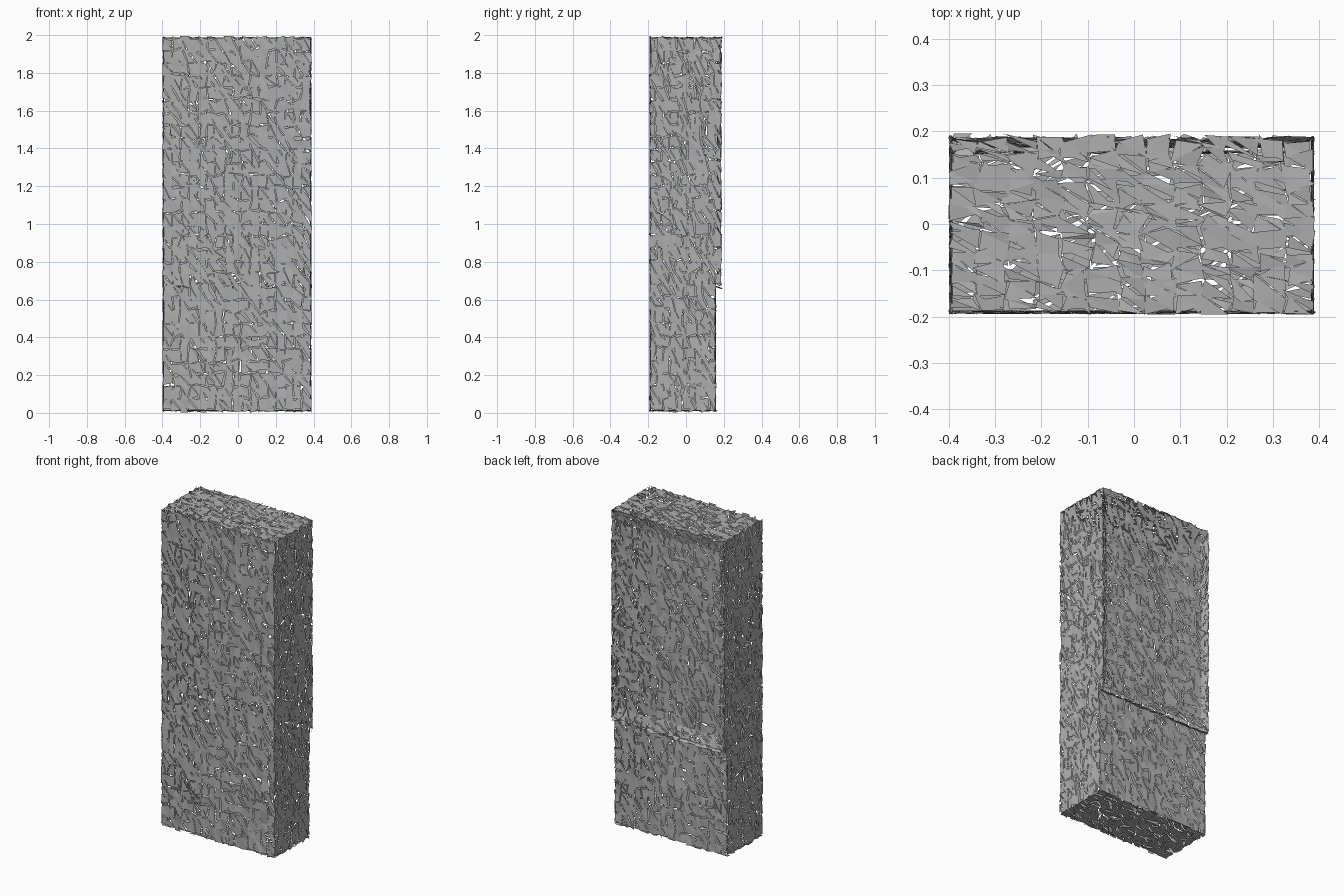
import bpy, bmesh, random
from mathutils import Vector

random.seed(4)
cube = bpy.data.objects.get("Cube")
if cube:
    bpy.data.objects.remove(cube)

grey = bpy.data.materials.new("mid_grey")
grey.use_nodes = True
colour = (0.42, 0.42, 0.42, 1)
grey.diffuse_color = colour
grey.node_tree.nodes["Principled BSDF"].inputs["Base Color"].default_value = colour

LEFT, RIGHT, FRONT, TOP = 0.385, -0.395, -0.19, 1.985
BACK, LIP, STEP, BASE = 0.155, 0.185, 0.68, 0.012


def clamp(p):
    return Vector((max(-0.4, min(0.4, p.x)), max(-0.195, min(0.195, p.y)), max(0, min(2, p.z))))


def shard_panel(name, a, b, c, d, size=(0.045, 0.065), rough=0.004):
    """Patch of loose, slightly crumpled triangles between four corners."""
    a, b, c, d = map(Vector, (a, b, c, d))
    nu = max(1, round((b - a).length / size[0]))
    nv = max(1, round((d - a).length / size[1]))
    normal = (b - a).cross(d - a).normalized()
    u_dir, v_dir = (b - a).normalized(), (d - a).normalized()
    bm = bmesh.new()
    rows = []
    for j in range(nv + 1):
        row = []
        for i in range(nu + 1):
            u, v = i / nu, j / nv
            p = a.lerp(b, u).lerp(d.lerp(c, u), v)
            if 0 < i < nu and 0 < j < nv:
                p += u_dir * random.uniform(-0.01, 0.01) + v_dir * random.uniform(-0.012, 0.012)
            row.append(bm.verts.new(p))
        rows.append(row)
    for j in range(nv):
        for i in range(nu):
            bm.faces.new((rows[j][i], rows[j][i + 1], rows[j + 1][i + 1], rows[j + 1][i]))
    bmesh.ops.triangulate(bm, faces=bm.faces[:], quad_method='ALTERNATE')
    # Separate the triangles and shift each corner for ragged gaps
    bmesh.ops.split_edges(bm, edges=bm.edges[:])
    for v in bm.verts:
        v.co = clamp(v.co + u_dir * random.uniform(-0.007, 0.007)
                     + v_dir * random.uniform(-0.012, 0.012)
                     + normal * random.uniform(-rough, rough))
    mesh = bpy.data.meshes.new(name)
    bm.to_mesh(mesh)
    bm.free()
    mesh.materials.append(grey)
    obj = bpy.data.objects.new(name, mesh)
    bpy.context.collection.objects.link(obj)


# Front, top and bottom of the cabinet
shard_panel("front_panel", (RIGHT, FRONT, BASE), (LEFT, FRONT, BASE),
            (LEFT, FRONT, TOP), (RIGHT, FRONT, TOP))
shard_panel("top_panel", (RIGHT, FRONT, TOP), (LEFT, FRONT, TOP),
            (LEFT, LIP, TOP), (RIGHT, LIP, TOP), (0.06, 0.035))
shard_panel("bottom_panel", (RIGHT, BACK, BASE), (LEFT, BACK, BASE),
            (LEFT, FRONT, BASE), (RIGHT, FRONT, BASE), (0.06, 0.035))

# Both sides, with the upper part deeper than the lower
for side, x in (("left", LEFT), ("right", RIGHT)):
    for part, depth, low, high in (("lower", BACK, BASE, STEP), ("upper", LIP, STEP, TOP)):
        ends = (FRONT, depth) if x > 0 else (depth, FRONT)
        shard_panel(f"{side}_{part}_side", (x, ends[0], low), (x, ends[1], low),
                    (x, ends[1], high), (x, ends[0], high), (0.035, 0.065))

# Lower back and the underside of the step
shard_panel("lower_back", (LEFT, BACK, BASE), (RIGHT, BACK, BASE),
            (RIGHT, BACK, STEP), (LEFT, BACK, STEP))
shard_panel("step_underside", (LEFT, BACK, STEP - 0.01), (RIGHT, BACK, STEP - 0.01),
            (RIGHT, LIP, STEP - 0.02), (LEFT, LIP, STEP - 0.02))

# Upper back: sloped rim around a shallow recessed panel
RIM, SUNK = 0.04, 0.168
outer = [(LEFT, LIP, STEP), (RIGHT, LIP, STEP), (RIGHT, LIP, TOP), (LEFT, LIP, TOP)]
inner = [(LEFT - RIM, SUNK, STEP + 0.07), (RIGHT + RIM, SUNK, STEP + 0.07),
         (RIGHT + RIM, SUNK, TOP - 0.08), (LEFT - RIM, SUNK, TOP - 0.08)]
shard_panel("upper_back", *inner)
for i, name in enumerate(("bottom", "right", "top", "left")):
    k = (i + 1) % 4
    shard_panel(f"{name}_rim", outer[i], outer[k], inner[k], inner[i], (0.05, 0.05))
